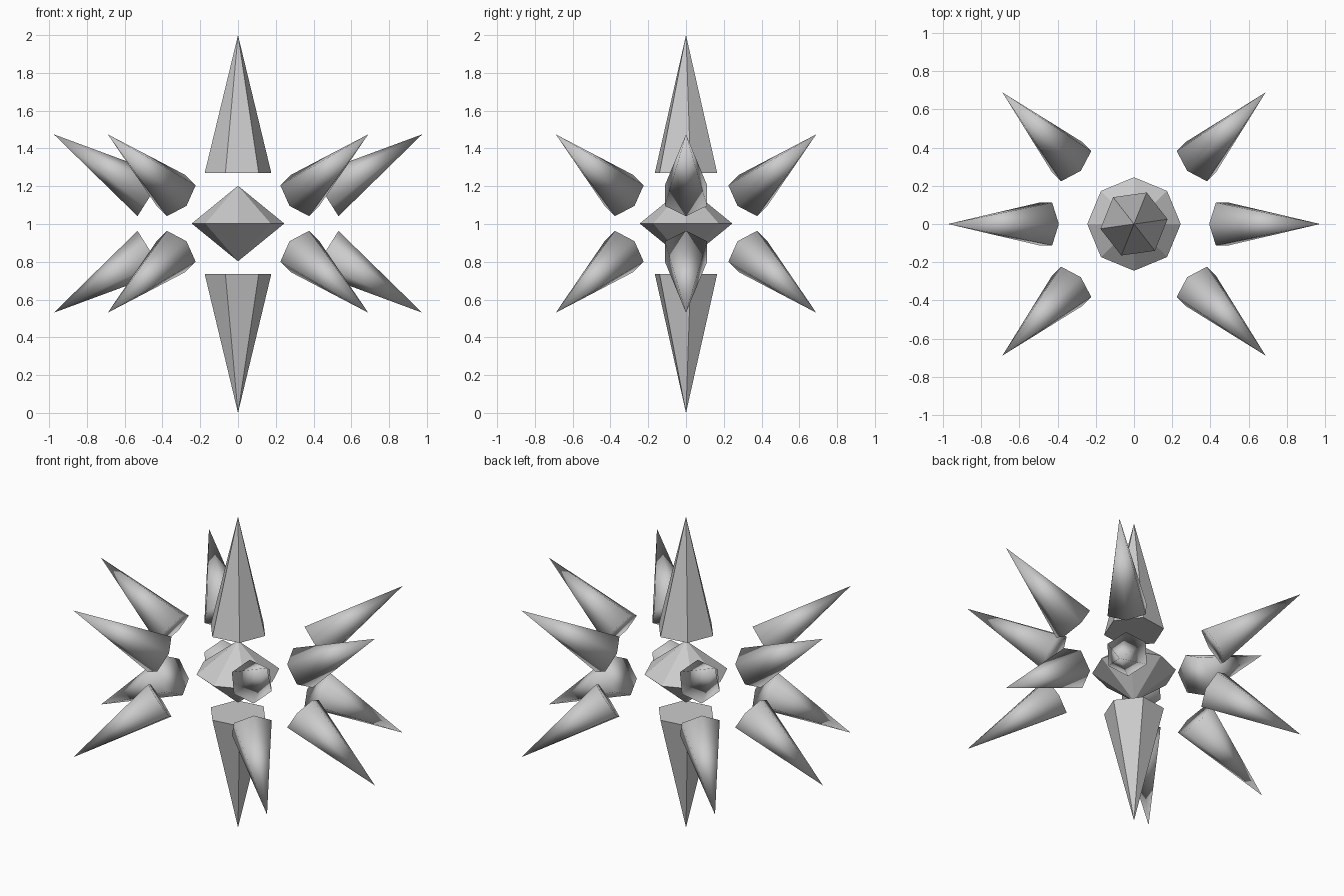
import bpy
from math import radians, sin, cos, pi
from mathutils import Vector, Matrix

if "Cube" in bpy.data.objects:
    bpy.data.objects.remove(bpy.data.objects["Cube"])

MID = 1.0025


def spike(name, base, tip, radius, turn=0.0, smooth=False):
    """Six-sided capped cone from the base centre to the tip."""
    base, tip = Vector(base), Vector(tip)
    axis = (tip - base).normalized()
    # 'up' is the in-base direction that lies in the vertical plane of the axis
    if abs(axis.z) > 0.99:
        u, v = Vector((1, 0, 0)), Vector((0, 1, 0))
    else:
        v = axis.cross(Vector((0, 0, 1))).normalized()
        u = v.cross(axis)
    ring = [base + radius * (cos(turn + k * pi / 3) * u + sin(turn + k * pi / 3) * v)
            for k in range(6)]
    faces = [(k, (k + 1) % 6, 6) for k in range(6)] + [tuple(range(5, -1, -1))]
    if (u.cross(v)).dot(axis) < 0:
        faces = [f[::-1] for f in faces]
    mesh = bpy.data.meshes.new(name)
    mesh.from_pydata([*ring, tip], [], faces)
    mesh.polygons.foreach_set("use_smooth", [smooth] * len(faces))
    ob = bpy.data.objects.new(name, mesh)
    bpy.context.collection.objects.link(ob)
    return ob


# Central eight-sided double pyramid
core_mesh = bpy.data.meshes.new("core")
rim = [(0.245 * cos(k * pi / 4), 0.245 * sin(k * pi / 4), MID) for k in range(8)]
core_faces = []
for k in range(8):
    n = (k + 1) % 8
    core_faces += [(k, n, 8), (n, k, 9)]
core_mesh.from_pydata(rim + [(0, 0, MID + 0.2), (0, 0, MID - 0.2)], [], core_faces)
bpy.context.collection.objects.link(bpy.data.objects.new("core", core_mesh))

# Large vertical spikes
spike("top_spike", (0, 0, 1.27), (0, 0, 2.0), 0.178, radians(8))
spike("bottom_spike", (0, 0, 0.735), (0, 0, 0.0), 0.178, radians(8))

# Smooth slanted spikes in an upper and a lower ring
for level, side in (("upper", 1), ("lower", -1)):
    for deg in (0, 45, 135, 180, 225, 315):
        c, s = cos(radians(deg)), sin(radians(deg))
        spike(f"{level}_spike_{deg}",
              (0.463 * c, 0.463 * s, MID + side * 0.148),
              (0.975 * c, 0.975 * s, MID + side * 0.472),
              0.129, smooth=True)
